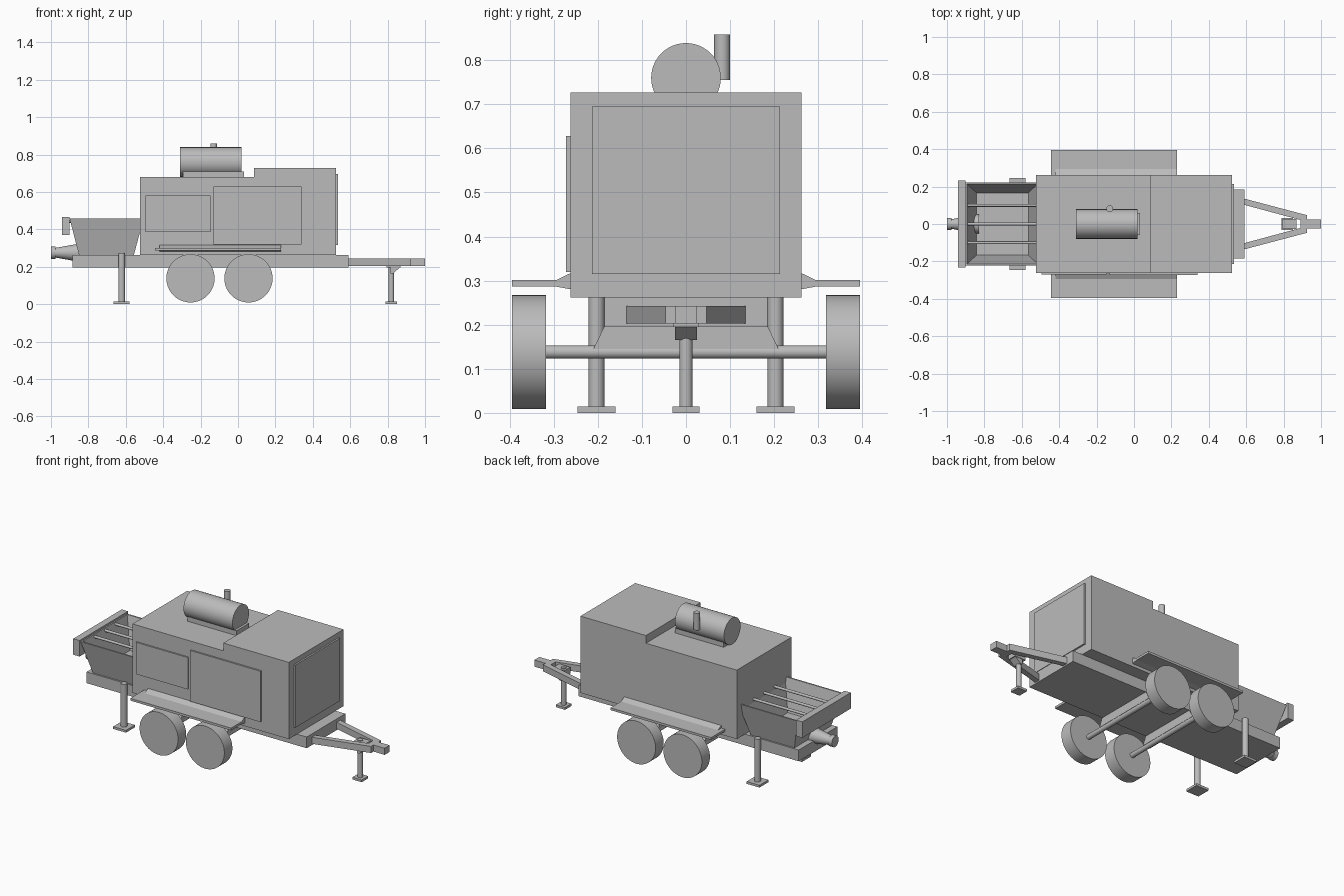
import bpy, bmesh, math
from mathutils import Vector

if "Cube" in bpy.data.objects:
    bpy.data.objects.remove(bpy.data.objects["Cube"])

grey = bpy.data.materials.new("plain grey")
grey.diffuse_color = (0.5, 0.5, 0.5, 1)
grey.use_nodes = True
grey.node_tree.nodes["Principled BSDF"].inputs["Base Color"].default_value = grey.diffuse_color


def finish(name, bm, smooth=False):
    bmesh.ops.recalc_face_normals(bm, faces=bm.faces)
    me = bpy.data.meshes.new(name)
    bm.to_mesh(me)
    bm.free()
    me.materials.append(grey)
    ob = bpy.data.objects.new(name, me)
    bpy.context.collection.objects.link(ob)
    if smooth:
        bpy.ops.object.select_all(action='DESELECT')
        ob.select_set(True)
        bpy.context.view_layer.objects.active = ob
        bpy.ops.object.shade_smooth_by_angle(angle=math.radians(35))
    return ob


def prism(name, profile, axis, a, b):
    """Extrude a 2D profile along x (y,z points) or y (x,z points) or z (x,y points)."""
    def place(p, t):
        q = list(p)
        q.insert("xyz".index(axis), t)
        return q
    bm = bmesh.new()
    lo = [bm.verts.new(place(p, a)) for p in profile]
    hi = [bm.verts.new(place(p, b)) for p in profile]
    n = len(profile)
    bm.faces.new(lo)
    bm.faces.new(hi[::-1])
    for i in range(n):
        bm.faces.new((lo[i], lo[(i + 1) % n], hi[(i + 1) % n], hi[i]))
    return finish(name, bm)


def box(name, x0, x1, y0, y1, z0, z1):
    return prism(name, [(x0, y0), (x1, y0), (x1, y1), (x0, y1)], 'z', z0, z1)


def rod(name, p, q, r1, r2=None, seg=32):
    p, q = Vector(p), Vector(q)
    d = q - p
    bm = bmesh.new()
    bmesh.ops.create_cone(bm, cap_ends=True, segments=seg, radius1=r1,
                          radius2=r1 if r2 is None else r2, depth=d.length)
    m = d.to_track_quat('Z', 'Y').to_matrix().to_4x4()
    m.translation = (p + q) / 2
    bm.transform(m)
    return finish(name, bm, True)


# Chassis and stepped engine housing
box("chassis", -0.885, 0.59, -0.185, 0.185, 0.195, 0.263)
prism("housing", [(-0.524, 0.262), (0.524, 0.262), (0.524, 0.727), (0.085, 0.727),
                  (0.085, 0.68), (-0.524, 0.68)], 'y', -0.262, 0.262)
box("end_door", 0.52, 0.534, -0.213, 0.213, 0.315, 0.695)
box("small_side_door", -0.495, -0.147, -0.271, -0.26, 0.387, 0.58)
box("large_side_door", -0.13, 0.34, -0.272, -0.26, 0.32, 0.628)

# Muffler on the roof
box("muffler_base", -0.295, 0.033, -0.06, 0.06, 0.675, 0.71)
rod("muffler", (-0.31, 0, 0.76), (0.018, 0, 0.76), 0.079, seg=48)
rod("exhaust_pipe", (-0.13, 0.082, 0.755), (-0.13, 0.082, 0.858), 0.018)

# Open tapered hopper
bm = bmesh.new()


def ring(x0, x1, w, z):
    return [bm.verts.new(c) for c in ((x0, -w, z), (x1, -w, z), (x1, w, z), (x0, w, z))]


rings = [ring(-0.85, -0.557, 0.175, 0.262), ring(-0.90, -0.505, 0.222, 0.457),
         ring(-0.892, -0.515, 0.213, 0.457), ring(-0.842, -0.565, 0.167, 0.27)]
for a, b in zip(rings, rings[1:]):
    for i in range(4):
        j = (i + 1) % 4
        bm.faces.new((a[i], a[j], b[j], b[i]))
bm.faces.new(rings[0])
bm.faces.new(rings[-1])
finish("hopper", bm)
box("hopper_end_bar", -0.942, -0.9, -0.232, 0.232, 0.37, 0.467)
for y in (-0.1, 0, 0.1):
    rod("hopper_grate_bar", (-0.9, y, 0.443), (-0.515, y, 0.443), 0.008, seg=16)

# Discharge outlet
rod("outlet_cone", (-0.975, 0, 0.275), (-0.83, 0, 0.275), 0.026, 0.052)
rod("outlet_collar", (-1.0, 0, 0.275), (-0.975, 0, 0.275), 0.033)

# Running gear
for x in (-0.254, 0.056):
    rod("axle", (x, -0.33, 0.138), (x, 0.33, 0.138), 0.015)
    prism("axle_hanger", [(-0.21, 0.145), (0.21, 0.145), (0.185, 0.197), (-0.185, 0.197)],
          'x', x - 0.015, x + 0.015)
    for s in (-1, 1):
        rod("wheel", (x, s * 0.318, 0.138), (x, s * 0.395, 0.138), 0.129, seg=64)

for s in (-1, 1):
    # Fender with a tapered bracket against the housing
    y0, y1 = sorted((s * 0.26, s * 0.395))
    box("fender", -0.445, 0.23, y0, y1, 0.287, 0.301)
    prism("fender_bracket", [(s * 0.26, 0.28), (s * 0.297, 0.287),
                             (s * 0.297, 0.3), (s * 0.26, 0.318)], 'x', -0.42, 0.23)
    # Stabiliser legs
    y = s * 0.203
    rod("stabiliser_leg", (-0.622, y, 0.01), (-0.622, y, 0.273), 0.018)
    box("stabiliser_foot", -0.665, -0.579, y - 0.043, y + 0.043, 0, 0.014)
    # Drawbar rails
    prism("drawbar_rail", [(0.58, s * 0.105), (0.58, s * 0.138),
                           (0.925, s * 0.047), (0.925, s * 0.012)], 'z', 0.203, 0.243)

# Coupler and jack
box("coupler", 0.89, 1.0, -0.024, 0.024, 0.203, 0.243)
box("jack_mount", 0.795, 0.87, -0.028, 0.028, 0.195, 0.235)
prism("jack_bracket", [(0.815, 0.165), (0.83, 0.165), (0.87, 0.2), (0.815, 0.2)],
      'y', -0.025, 0.025)
rod("jack_leg", (0.82, 0, 0.01), (0.82, 0, 0.24), 0.015)
box("jack_foot", 0.789, 0.851, -0.031, 0.031, 0, 0.014)
